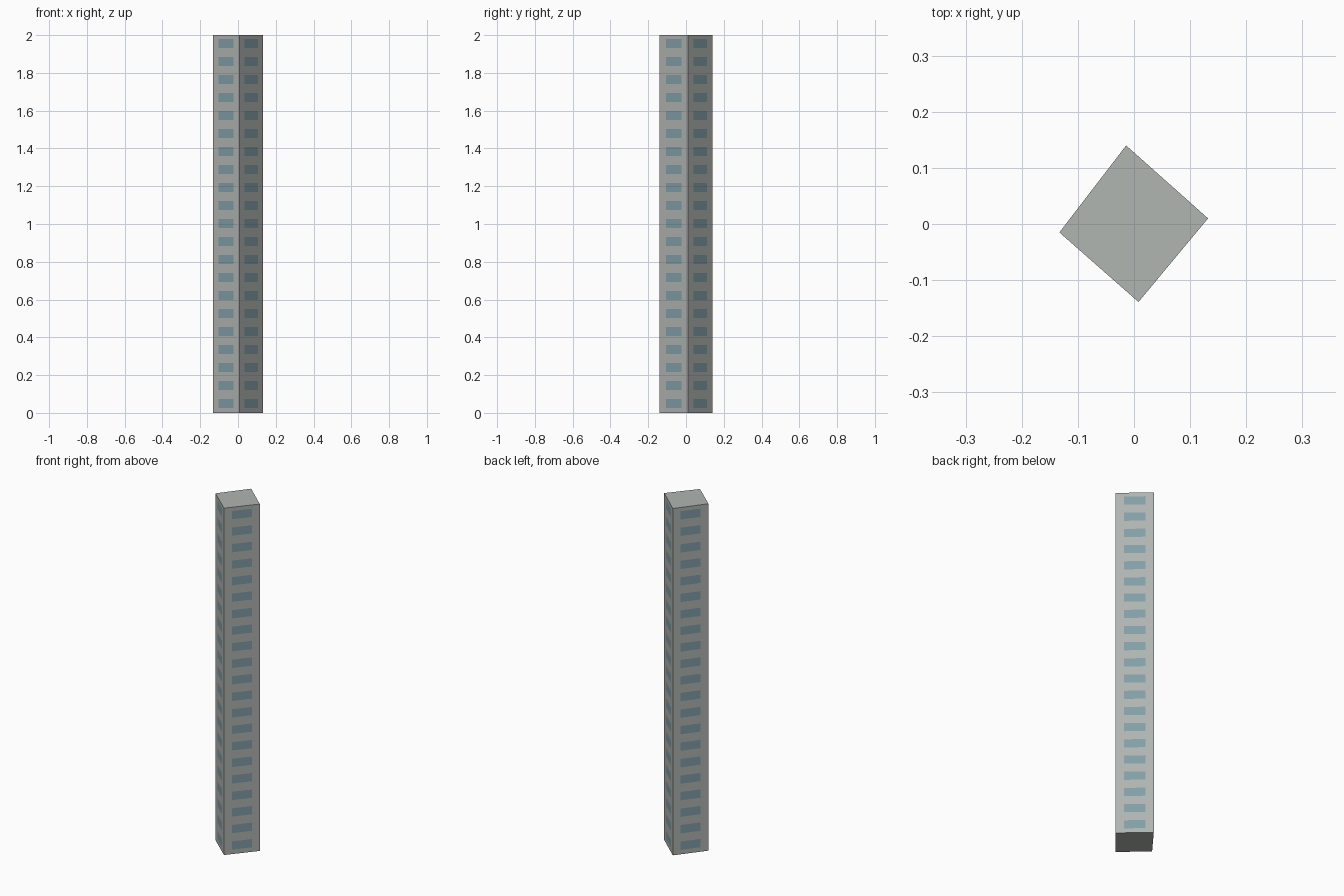
import bpy
import bmesh
from mathutils import Vector

cube = bpy.data.objects.get("Cube")
if cube:
    bpy.data.objects.remove(cube, do_unlink=True)


def make_material(name, color):
    mat = bpy.data.materials.new(name)
    mat.use_nodes = True
    mat.diffuse_color = color
    mat.node_tree.nodes["Principled BSDF"].inputs["Base Color"].default_value = color
    return mat


wall = make_material("grey concrete", (0.44, 0.465, 0.44, 1))
glass = make_material("blue grey glass", (0.22, 0.35, 0.39, 1))

HEIGHT, FLOORS = 2.0, 21
corners = [Vector(c) for c in
           ((-0.133, -0.015), (0.008, -0.139), (0.132, 0.01), (-0.014, 0.14))]

# Outline: each wall is split into pier, window bay, pier
outline = []
for i, a in enumerate(corners):
    b = corners[(i + 1) % len(corners)]
    outline += [a.lerp(b, t) for t in (0, 0.22, 0.78)]

# Levels: sill and head of the window on each floor
step = HEIGHT / FLOORS
levels = [0.0]
for f in range(FLOORS):
    levels += [(f + 0.27) * step, (f + 0.77) * step]
levels.append(HEIGHT)

# Tower shell with flush window panes
bm = bmesh.new()
rings = [[bm.verts.new((p.x, p.y, z)) for p in outline] for z in levels]
n = len(outline)
for r, (low, high) in enumerate(zip(rings, rings[1:])):
    for c in range(n):
        d = (c + 1) % n
        face = bm.faces.new((low[c], low[d], high[d], high[c]))
        face.material_index = int(r % 2 == 1 and c % 3 == 1)

# Roof and base
bm.faces.new(rings[-1])
bm.faces.new(rings[0][::-1])

mesh = bpy.data.meshes.new("tower_block")
bm.to_mesh(mesh)
bm.free()
mesh.materials.append(wall)
mesh.materials.append(glass)
tower = bpy.data.objects.new("tower_block", mesh)
bpy.context.collection.objects.link(tower)
